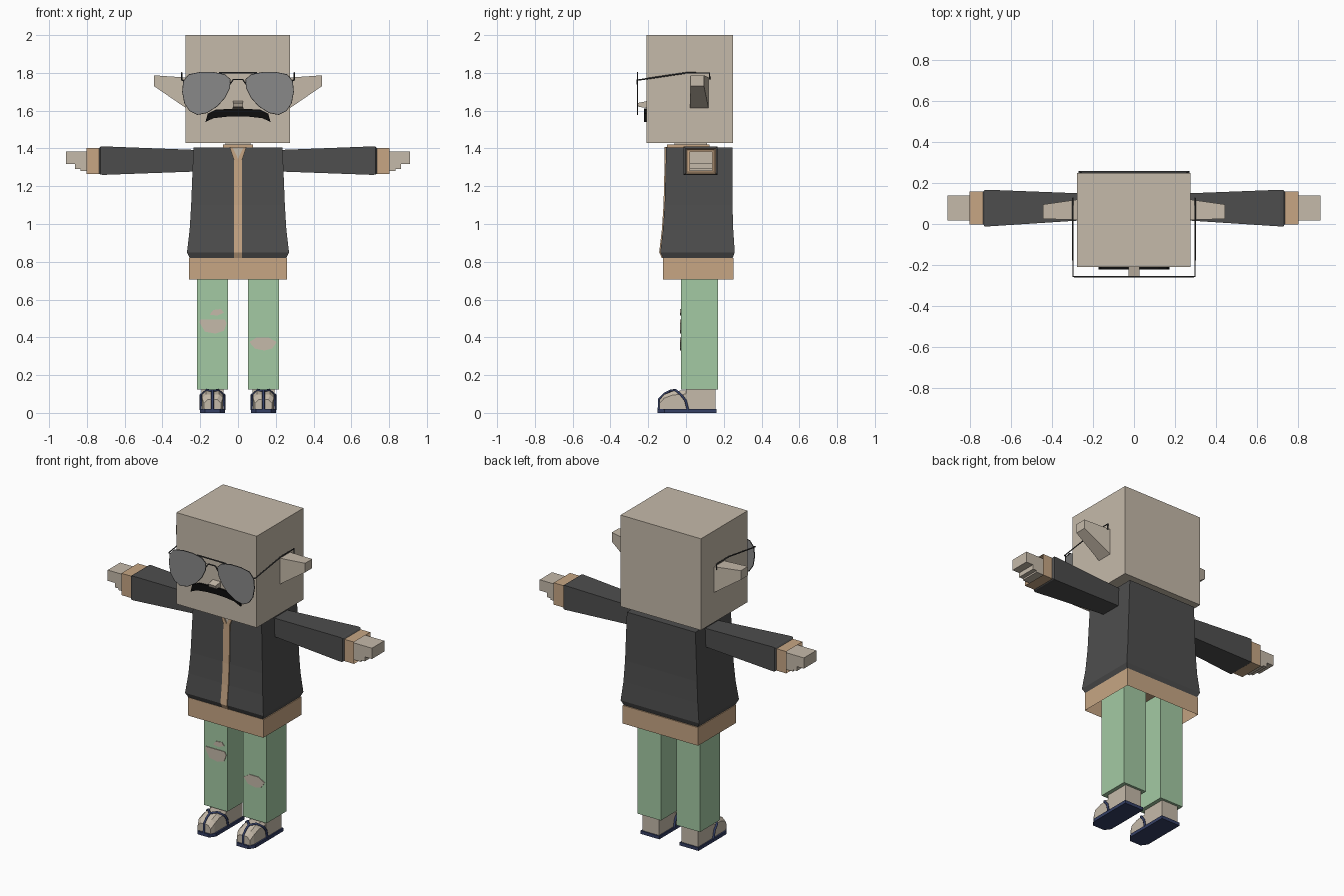
import bpy
import bmesh
from mathutils import Vector

cube = bpy.data.objects.get("Cube")
if cube:
    bpy.data.objects.remove(cube, do_unlink=True)


def material(name, r, g, b):
    m = bpy.data.materials.new(name)
    m.use_nodes = True
    m.diffuse_color = (r, g, b, 1)
    node = next(n for n in m.node_tree.nodes if n.type == 'BSDF_PRINCIPLED')
    node.inputs["Base Color"].default_value = (r, g, b, 1)
    node.inputs["Roughness"].default_value = 0.8
    return m


SKIN = material("skin", 0.56, 0.49, 0.40)
JACKET = material("charcoal", 0.075, 0.075, 0.075)
TAN = material("tan trim", 0.57, 0.38, 0.23)
GREEN = material("green trousers", 0.37, 0.59, 0.37)
LENS = material("grey lens", 0.25, 0.25, 0.25)
FRAME = material("dark frame", 0.05, 0.05, 0.05)
BLACK = material("black hair", 0.004, 0.004, 0.004)
NAVY = material("navy rubber", 0.035, 0.05, 0.13)


def finish(name, bm, mat, mirror=False):
    bmesh.ops.recalc_face_normals(bm, faces=bm.faces)
    me = bpy.data.meshes.new(name)
    bm.to_mesh(me)
    bm.free()
    me.materials.append(mat)
    ob = bpy.data.objects.new(name, me)
    bpy.context.collection.objects.link(ob)
    if mirror:
        mod = ob.modifiers.new("mirror", 'MIRROR')
        mod.use_mirror_merge = False
    return ob


def loft(name, rings, mat, mirror=False):
    """Skin a list of equal-length point rings and cap both ends."""
    bm = bmesh.new()
    vs = [[bm.verts.new(p) for p in ring] for ring in rings]
    n = len(vs[0])
    for a, b in zip(vs, vs[1:]):
        for i in range(n):
            j = (i + 1) % n
            bm.faces.new((a[i], a[j], b[j], b[i]))
    bm.faces.new(vs[0])
    bm.faces.new(vs[-1])
    return finish(name, bm, mat, mirror)


def prism(name, pts, axis, lo, hi, mat, mirror=False):
    """Extrude a 2D profile along one axis (the other two stay in xyz order)."""
    def place(p, t):
        c = list(p)
        c.insert(axis, t)
        return c
    return loft(name, [[place(p, t) for p in pts] for t in (lo, hi)], mat, mirror)


def rect(a0, a1, b0, b1):
    return [(a0, b0), (a1, b0), (a1, b1), (a0, b1)]


def box(name, x0, x1, y0, y1, z0, z1, mat, mirror=False):
    return prism(name, rect(x0, x1, y0, y1), 2, z0, z1, mat, mirror)


def x_ring(x, y0, y1, z0, z1):
    return [(x, a, b) for a, b in rect(y0, y1, z0, z1)]


def open_end(ob, direction, thickness, depth):
    """Hollow a box out from the face that points in the given direction."""
    bm = bmesh.new()
    bm.from_mesh(ob.data)
    d = Vector(direction)
    face = max(bm.faces, key=lambda f: f.normal.dot(d))
    bmesh.ops.inset_region(bm, faces=[face], thickness=thickness)
    bmesh.ops.translate(bm, verts=face.verts, vec=-d * depth)
    bm.to_mesh(ob.data)
    bm.free()


def tube(name, paths, radius, mat, mirror=False, cyclic=False):
    cu = bpy.data.curves.new(name, 'CURVE')
    cu.dimensions = '3D'
    cu.bevel_depth = radius
    cu.bevel_resolution = 1
    cu.use_fill_caps = True
    for path in paths:
        sp = cu.splines.new('POLY')
        sp.points.add(len(path) - 1)
        for pt, co in zip(sp.points, path):
            pt.co = (*co, 1)
        sp.use_cyclic_u = cyclic
    tmp = bpy.data.objects.new(name + " path", cu)
    bpy.context.collection.objects.link(tmp)
    bpy.context.view_layer.update()
    me = bpy.data.meshes.new_from_object(
        tmp.evaluated_get(bpy.context.evaluated_depsgraph_get()))
    bpy.data.objects.remove(tmp, do_unlink=True)
    bm = bmesh.new()
    bm.from_mesh(me)
    bpy.data.meshes.remove(me)
    return finish(name, bm, mat, mirror)


# Head, ears, nose and moustache
box("head", -0.278, 0.276, -0.21, 0.25, 1.43, 2.0, SKIN)
loft("ear", [x_ring(0.27, 0.02, 0.12, 1.61, 1.775),
             x_ring(0.445, 0.025, 0.095, 1.73, 1.787)], SKIN, True)
prism("nose", [(-0.21, 1.615), (-0.25, 1.62), (-0.257, 1.64), (-0.21, 1.65)],
      0, -0.026, 0.026, SKIN)
half = [(0.12, 1.605), (0.16, 1.585), (0.172, 1.54), (0.13, 1.56), (0.06, 1.568)]
prism("moustache", [(0, 1.612)] + half + [(0, 1.57)]
      + [(-x, z) for x, z in reversed(half)], 1, -0.223, -0.208, BLACK)

# Aviator glasses
lens = [(0.042, 1.765), (0.07, 1.79), (0.13, 1.802), (0.2, 1.802), (0.26, 1.79),
        (0.288, 1.755), (0.293, 1.7), (0.282, 1.64), (0.255, 1.6), (0.215, 1.58),
        (0.165, 1.59), (0.11, 1.625), (0.07, 1.67), (0.045, 1.72)]
prism("lens", lens, 1, -0.26, -0.255, LENS, True)
tube("lens_rim", [[(x, -0.257, z) for x, z in lens]], 0.003, FRAME, True, True)
tube("temple", [[(0.288, -0.257, 1.76), (0.298, -0.255, 1.762), (0.298, 0, 1.8),
                 (0.298, 0.125, 1.8), (0.298, 0.125, 1.765)]], 0.004, FRAME, True)
tube("bridge", [[(0.042, -0.257, 1.74), (0.025, -0.257, 1.765), (-0.025, -0.257, 1.765),
                 (-0.042, -0.257, 1.74)],
                [(-0.1, -0.257, 1.8), (0.1, -0.257, 1.8)]], 0.004, FRAME)

# Neck and collar
box("neck", -0.065, 0.065, -0.06, 0.11, 1.39, 1.44, SKIN)
box("collar", -0.08, 0.08, -0.1, 0.125, 1.39, 1.422, TAN)

# Jacket body, flaring towards the hem
levels = [(0.82, 0.256, -0.122, 0.247), (0.85, 0.27, -0.136, 0.258),
          (0.97, 0.256, -0.122, 0.25), (1.1, 0.248, -0.113, 0.246),
          (1.404, 0.236, -0.105, 0.245)]
loft("jacket", [[(x, y, z) for x, y in rect(-w, w, f, b)] for z, w, f, b in levels], JACKET)

# Zip strip following the jacket front, lapels and open neck
front = [(f, z) for z, w, f, b in levels[:-1]] + [(-0.107, 1.34)]
prism("zip_strip", [(y - 0.006, z) for y, z in front]
      + [(y + 0.01, z) for y, z in reversed(front)], 0, -0.022, 0.022, TAN)
prism("lapel", [(0, 1.325), (0.022, 1.34), (0.045, 1.408), (0.03, 1.408), (0, 1.345)],
      1, -0.115, -0.1, TAN, True)
prism("open_neck", [(0, 1.345), (0.03, 1.406), (-0.03, 1.406)], 1, -0.109, -0.102, SKIN)

# Shirt hem, hollow underneath
hem = box("shirt_hem", -0.26, 0.26, -0.122, 0.252, 0.706, 0.819, TAN)
open_end(hem, (0, 0, -1), 0.02, 0.1)

# Sleeves, cuffs and stepped hands
loft("sleeve", [x_ring(0.22, 0.02, 0.148, 1.278, 1.392), x_ring(0.715, -0.012, 0.167, 1.26, 1.411),
                x_ring(0.728, -0.012, 0.167, 1.262, 1.409),
                x_ring(0.738, 0, 0.155, 1.27, 1.4)], JACKET, True)
cuff = loft("cuff", [x_ring(0.73, -0.003, 0.158, 1.266, 1.402),
                     x_ring(0.802, -0.003, 0.158, 1.266, 1.402)], TAN, True)
open_end(cuff, (1, 0, 0), 0.013, 0.04)
prism("hand", [(0.755, 1.385), (0.911, 1.385), (0.911, 1.318), (0.862, 1.318),
               (0.862, 1.29), (0.835, 1.29), (0.835, 1.28), (0.755, 1.28)],
      1, 0.018, 0.14, SKIN, True)

# Trouser legs with torn knee patches
box("trouser_leg", 0.054, 0.216, -0.027, 0.17, 0.125, 0.81, GREEN, True)
tears = {
    "right_knee_tear": [(-0.2, 0.495), (-0.07, 0.495), (-0.06, 0.475), (-0.075, 0.435),
                        (-0.12, 0.42), (-0.175, 0.43), (-0.205, 0.48)],
    "right_small_tear": [(-0.15, 0.52), (-0.13, 0.545), (-0.09, 0.55), (-0.075, 0.53),
                         (-0.11, 0.515)],
    "left_knee_tear": [(0.06, 0.375), (0.1, 0.4), (0.16, 0.4), (0.205, 0.375),
                       (0.18, 0.34), (0.14, 0.33), (0.09, 0.34)],
}
for name, outline in tears.items():
    prism(name, outline, 1, -0.031, -0.025, SKIN)

# Feet in thong sandals
box("heel", 0.078, 0.192, 0.0, 0.155, 0.015, 0.13, SKIN, True)


def foot_ring(y, top, inset):
    a, b = 0.08 + inset, 0.19 - inset
    c = top - 0.02
    return [(a, y, 0.015), (b, y, 0.015), (b, y, c), (b - 0.02, y, top),
            (a + 0.02, y, top), (a, y, c)]


loft("foot_front", [foot_ring(0.01, 0.12, 0), foot_ring(-0.07, 0.115, 0),
                    foot_ring(-0.115, 0.098, 0), foot_ring(-0.14, 0.07, 0.01)], SKIN, True)
prism("sandal_sole", [(0.07, 0.162), (0.2, 0.162), (0.2, -0.115), (0.175, -0.15),
                      (0.095, -0.15), (0.07, -0.115)], 2, 0, 0.02, NAVY, True)
knot = (0.135, -0.085, 0.116)
tube("sandal_strap", [[(x, 0.01, 0.015), (x, -0.002, 0.065), (x, -0.025, 0.095),
                       ((x + 0.135) / 2, -0.055, 0.12), knot] for x in (0.074, 0.196)]
     + [[knot, (0.135, -0.115, 0.101), (0.135, -0.142, 0.073), (0.135, -0.144, 0.015)]],
     0.007, NAVY, True)
